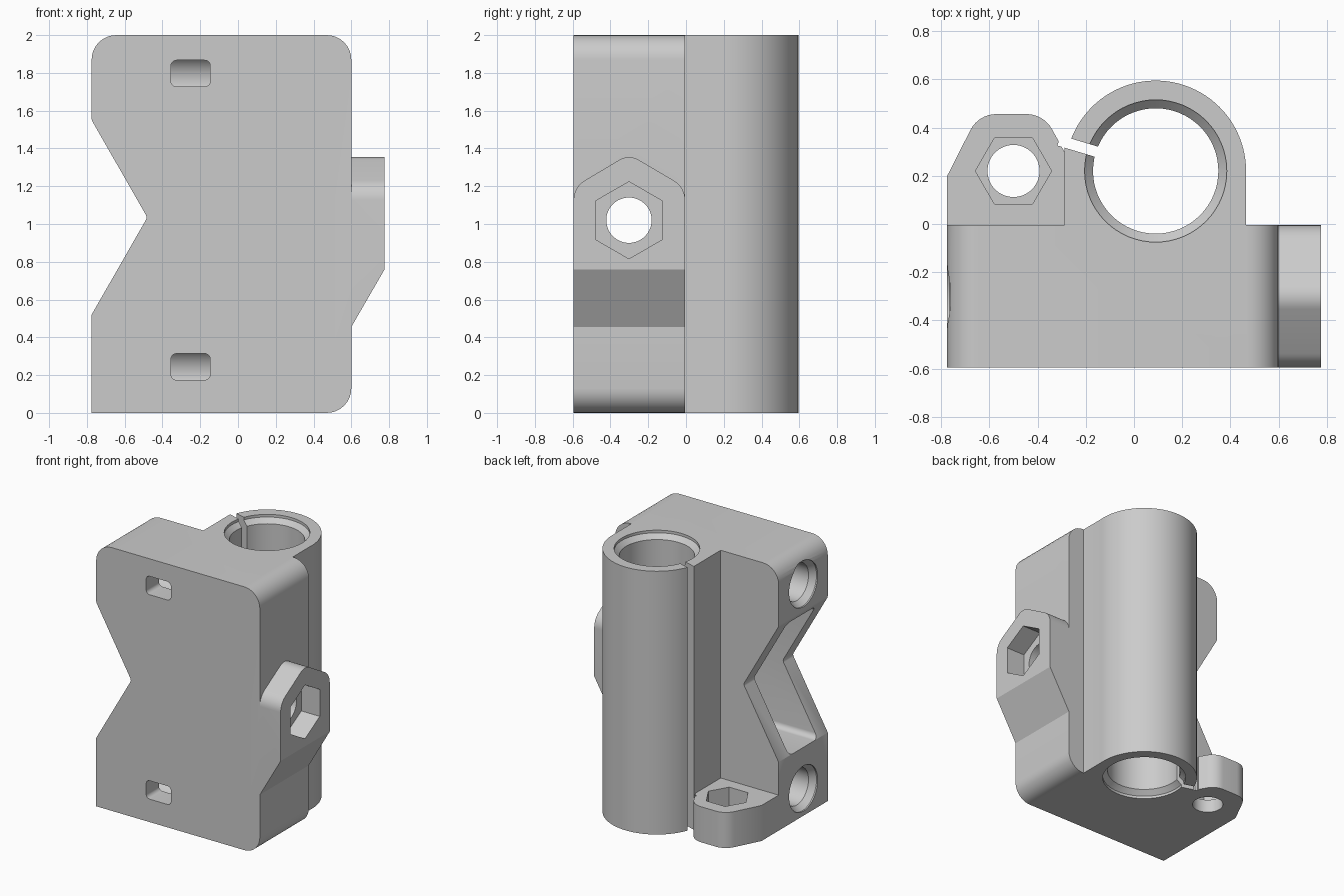
import bpy, bmesh, math
from mathutils import Vector

cube = bpy.data.objects.get("Cube")
if cube:
    bpy.data.objects.remove(cube, do_unlink=True)

grey = bpy.data.materials.new("grey_plastic")
grey.use_nodes = True
COLOUR = (0.6, 0.6, 0.6, 1)
grey.diffuse_color = COLOUR
grey.node_tree.nodes["Principled BSDF"].inputs["Base Color"].default_value = COLOUR


def rounded(corners, steps=8):
    """Profile from (u, v, radius) corners."""
    pts = []
    for i, (u, v, r) in enumerate(corners):
        p = Vector((u, v))
        if not r:
            pts.append(p)
            continue
        a = (Vector(corners[i - 1][:2]) - p).normalized()
        b = (Vector(corners[(i + 1) % len(corners)][:2]) - p).normalized()
        half = a.angle(b) / 2
        centre = p + (a + b).normalized() * r / math.sin(half)
        start = p + a * r / math.tan(half) - centre
        end = p + b * r / math.tan(half) - centre
        sweep = start.angle_signed(end)
        for k in range(steps + 1):
            t = -sweep * k / steps
            c, s = math.cos(t), math.sin(t)
            pts.append(centre + Vector((start.x * c - start.y * s, start.x * s + start.y * c)))
    return pts


def ring(u, v, r, n=64, turn=0):
    return [Vector((u + r * math.cos(turn + math.tau * k / n),
                    v + r * math.sin(turn + math.tau * k / n))) for k in range(n)]


def box(u0, u1, v0, v1, r=0):
    return rounded([(u0, v0, r), (u1, v0, r), (u1, v1, r), (u0, v1, r)])


def loft(name, axis, sections):
    """Solid through matching profiles, given as (position, profile)."""
    place = {"x": lambda p, w: (w, p.x, p.y),
             "y": lambda p, w: (p.x, w, p.y),
             "z": lambda p, w: (p.x, p.y, w)}[axis]
    bm = bmesh.new()
    loops = [[bm.verts.new(place(p, w)) for p in prof] for w, prof in sections]
    bm.faces.new(loops[0])
    bm.faces.new(loops[-1])
    n = len(loops[0])
    for a, b in zip(loops, loops[1:]):
        for i in range(n):
            bm.faces.new((a[i], a[(i + 1) % n], b[(i + 1) % n], b[i]))
    bmesh.ops.recalc_face_normals(bm, faces=bm.faces)
    mesh = bpy.data.meshes.new(name)
    bm.to_mesh(mesh)
    bm.free()
    mesh.materials.append(grey)
    ob = bpy.data.objects.new(name, mesh)
    bpy.context.collection.objects.link(ob)
    return ob


def prism(name, axis, lo, hi, profile):
    return loft(name, axis, [(lo, profile), (hi, profile)])


def combine(target, tool, operation):
    mod = target.modifiers.new(operation, "BOOLEAN")
    mod.operation, mod.object, mod.solver = operation, tool, "EXACT"
    bpy.context.view_layer.update()
    graph = bpy.context.evaluated_depsgraph_get()
    mesh = bpy.data.meshes.new_from_object(target.evaluated_get(graph))
    target.modifiers.clear()
    target.data = mesh
    bpy.data.objects.remove(tool, do_unlink=True)


# Main block with the notched side
bracket = prism("bracket", "y", -0.595, -0.005, rounded([
    (-0.775, 0, 0), (0.6, 0, 0.13), (0.6, 2, 0.13), (-0.775, 2, 0.13),
    (-0.775, 1.55, 0.04), (-0.48, 1.035, 0.03), (-0.775, 0.52, 0)]))

BX, BY = 0.09, 0.22     # vertical bearing bore
NX, NY = -0.5, 0.22     # foot nut
SY, SZ = -0.302, 1.02   # tension screw

# Tension lug, sloped underneath
lug = prism("tension_lug", "x", 0.5, 0.775, rounded([
    (-0.595, 0.2, 0), (-0.005, 0.2, 0), (-0.005, 1.195, 0.12),
    (SY, 1.37, 0.1), (-0.595, 1.195, 0.12)]))
combine(lug, prism("under_slope", "y", -1, 1, rounded([
    (0.4, 0.108, 0), (0.6, 0.455, 0), (0.775, 0.758, 0), (1, 1.15, 0), (1, 0, 0)])),
    "DIFFERENCE")

# Bearing holder and nut foot
additions = [
    lug,
    prism("bearing_tube", "z", 0, 2, ring(BX, BY, 0.375, 96)),
    prism("tube_web", "z", 0, 2, box(-0.288, 0.464, -0.1, BY)),
    prism("clamp_lip", "z", 0, 2, rounded([
        (-0.288, 0.1, 0), (0, 0.1, 0), (0, 0.3, 0), (-0.288, 0.345, 0)])),
    prism("nut_foot", "z", 0, 0.27, rounded([
        (-0.775, -0.1, 0), (-0.25, -0.1, 0), (-0.25, 0.23, 0), (-0.375, 0.456, 0.12),
        (-0.645, 0.456, 0.12), (-0.775, 0.2, 0)])),
]
for part in additions:
    combine(bracket, part, "UNION")

# Bearing bore with flared ends, and its clamp slit
IN, OUT = ring(BX, BY, 0.26), ring(BX, BY, 0.295)
cutters = [loft("bore", "z", [(-0.01, OUT), (0.02, OUT), (0.055, IN),
                              (1.945, IN), (1.98, OUT), (2.01, OUT)])]
along = Vector((-0.958, 0.287))
across = Vector((0.287, 0.958)) * 0.022
hub = Vector((BX, BY)) + Vector((0.001, 0.006))
near, far = hub + along * 0.15, hub + along * 0.42
cutters.append(prism("slit", "z", -0.1, 2.1,
                     [near - across, far - across, far + across, near + across]))

# Blind rod sockets with glue slots in the front
for z in (0.207, 1.76):
    wide, narrow = ring(SY, z, 0.172), ring(SY, z, 0.14)
    cutters.append(loft("rod_socket", "x", [(-0.8, wide), (-0.765, wide),
                                            (-0.72, narrow), (0.45, narrow)]))
    cutters.append(prism("slot", "y", -0.7, SY,
                         box(-0.355, -0.147, z - 0.033, z + 0.107, 0.03)))

# Belt pocket, tension screw and nut seats
cutters += [
    prism("belt_pocket", "x", -0.9, 0.45, box(-0.475, -0.13, 0.52, 1.52, 0.04)),
    prism("screw_hole", "x", 0.3, 0.9, ring(SY, SZ, 0.12)),
    prism("screw_nut_seat", "x", 0.62, 0.9, ring(SY, SZ, 0.204, 6, math.pi / 2)),
    prism("foot_hole", "z", -0.1, 0.4, ring(NX, NY, 0.108)),
    prism("foot_nut_seat", "z", 0.1, 0.4, ring(NX, NY, 0.158, 6)),
]
for cutter in cutters:
    combine(bracket, cutter, "DIFFERENCE")

bpy.ops.object.select_all(action="DESELECT")
bpy.context.view_layer.objects.active = bracket
bracket.select_set(True)
bpy.ops.object.shade_smooth_by_angle(angle=math.radians(30))
